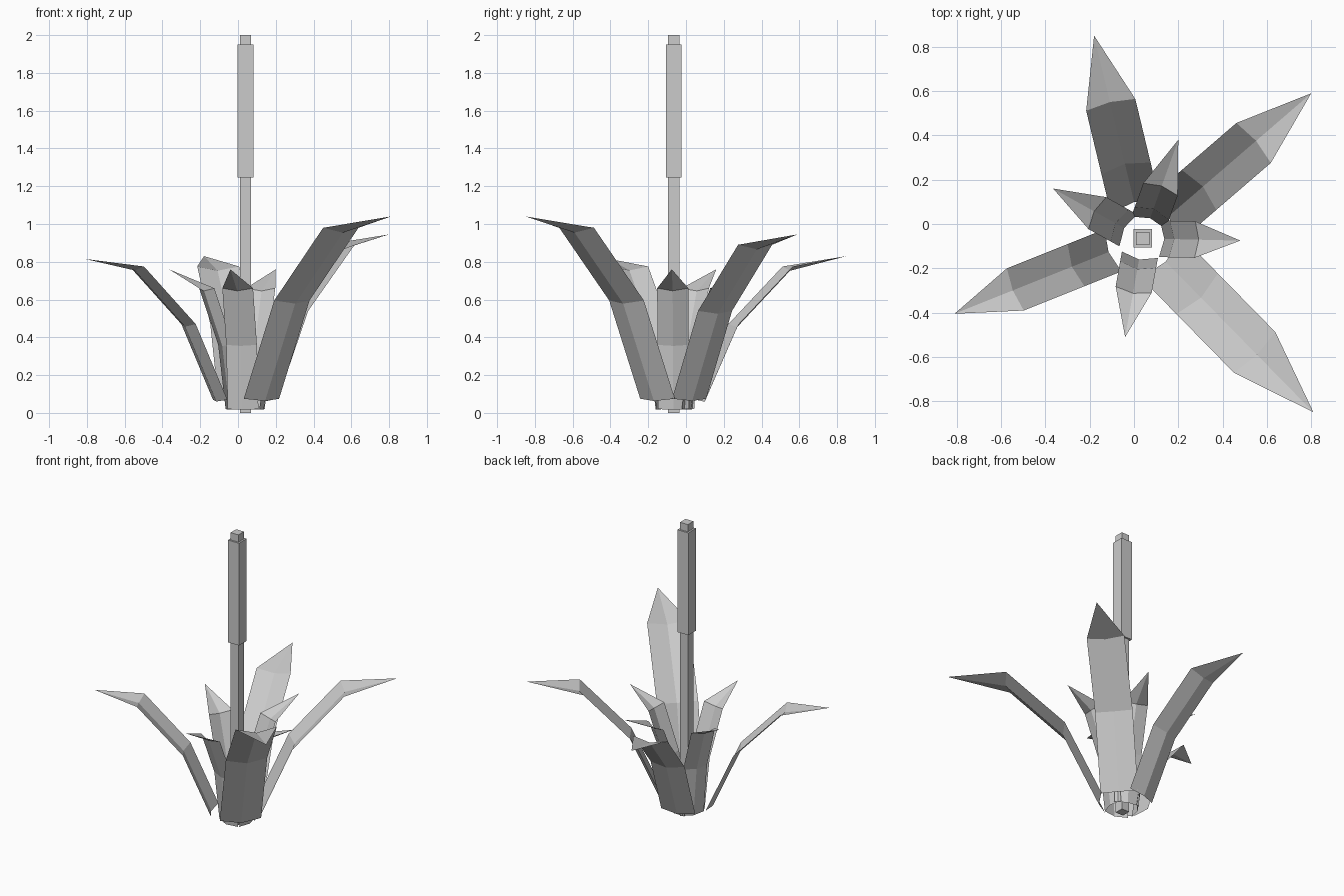
import bpy, math
from mathutils import Vector

if "Cube" in bpy.data.objects:
    bpy.data.objects.remove(bpy.data.objects["Cube"])

CX, CY = 0.04, -0.065   # plant axis


def make(name, verts, faces):
    me = bpy.data.meshes.new(name)
    me.from_pydata([tuple(v) for v in verts], [], faces)
    ob = bpy.data.objects.new(name, me)
    bpy.context.collection.objects.link(ob)
    return ob


def box(name, half, z0, z1):
    bpy.ops.mesh.primitive_cube_add(size=1, location=(CX, CY, (z0 + z1) / 2))
    ob = bpy.context.object
    ob.name = name
    ob.scale = (half * 2, half * 2, z1 - z0)


def leaf(name, tip, profile, width, depth):
    """Creased leaf: profile is (radius, height) for base, bend, shoulder; ends in a point."""
    tip = Vector(tip)
    out = Vector((tip.x - CX, tip.y - CY, 0))
    pts = profile + [(out.length, tip.z)]
    out.normalize()
    side = Vector((-out.y, out.x, 0))
    up = Vector((0, 0, 1))
    verts, faces = [], []
    for i, (r, z) in enumerate(pts[:-1]):
        a, b = pts[max(i - 1, 0)], pts[i + 1]
        t = Vector((b[0] - a[0], b[1] - a[1])).normalized()
        c = Vector((CX, CY, 0)) + out * r + up * z
        rib = c + (out * t.y - up * t.x) * depth      # midrib sinks to the outside
        verts += [c - side * width / 2, rib, c + side * width / 2]
    verts.append(tip)
    for k in (0, 3):
        for j in (0, 1):
            faces.append((k + j, k + j + 1, k + j + 4, k + j + 3))
    faces += [(6, 7, 9), (7, 8, 9)]
    make(name, verts, faces)


# Stalk with seed head
box("stem", 0.03, 0, 1.26)
box("seed_head", 0.042, 1.245, 1.95)
box("seed_head_tip", 0.03, 1.94, 2.0)

# Large outer leaves
leaf("large_leaf_1", (0.81, -0.85, 1.04), [(0.12, 0.075), (0.35, 0.595), (0.72, 0.98)], 0.262, 0.03)
leaf("large_leaf_2", (0.80, 0.59, 0.945), [(0.125, 0.075), (0.335, 0.54), (0.66, 0.89)], 0.238, 0.028)
low = [(0.145, 0.07), (0.325, 0.47), (0.62, 0.775)]
leaf("large_leaf_3", (-0.18, 0.85, 0.83), low, 0.228, 0.026)
leaf("large_leaf_4", (-0.81, -0.405, 0.815), low, 0.205, 0.024)

# Small upright inner leaves
small = [(0.075, 0.02), (0.12, 0.36), (0.235, 0.66)]
tips = [(0.20, 0.38), (0.48, -0.075), (-0.04, -0.51), (-0.365, 0.16)]
for n, (x, y) in enumerate(tips, 1):
    leaf(f"small_leaf_{n}", (x, y, 0.76), small, 0.165, 0.022)
